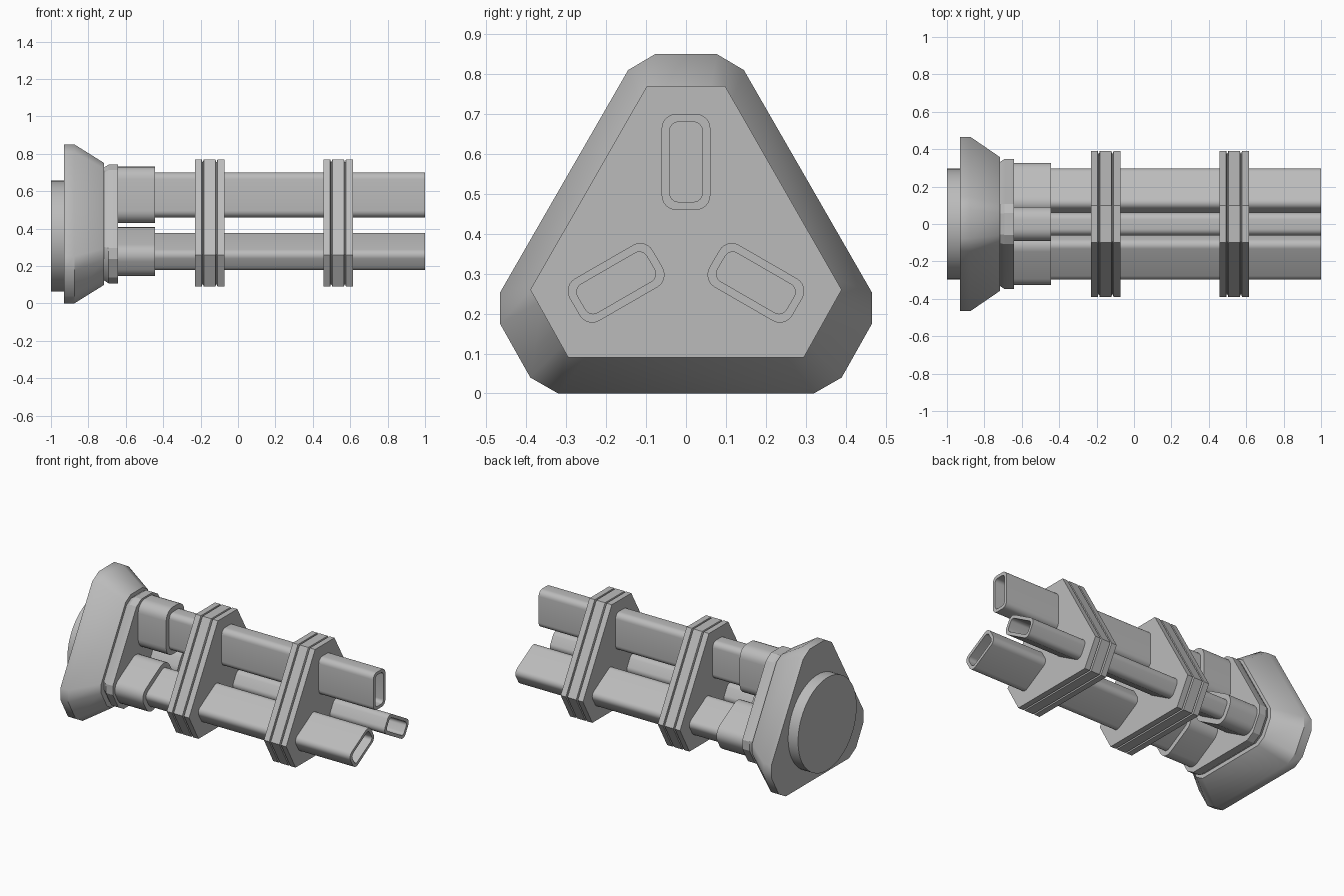
import bpy, bmesh, math

if "Cube" in bpy.data.objects:
    bpy.data.objects.remove(bpy.data.objects["Cube"], do_unlink=True)

grey = bpy.data.materials.new("plain grey")
grey.use_nodes = True
grey.diffuse_color = (0.5, 0.5, 0.5, 1)
grey.node_tree.nodes["Principled BSDF"].inputs["Base Color"].default_value = (0.5, 0.5, 0.5, 1)

AXIS_Z = 0.378      # centre of the three-fold layout
TUBE_OFFSET = 0.202  # distance of each tube from that centre


def loft(name, loops, closed=False, angle=33):
    """Bridge matching (x, y, z) loops; cap the ends, or join last to first."""
    bm = bmesh.new()
    rings = [[bm.verts.new(p) for p in loop] for loop in loops]
    pairs = list(zip(rings, rings[1:]))
    if closed:
        pairs.append((rings[-1], rings[0]))
    else:
        bm.faces.new(rings[0])
        bm.faces.new(rings[-1])
    n = len(rings[0])
    for a, b in pairs:
        for i in range(n):
            j = (i + 1) % n
            bm.faces.new((a[i], a[j], b[j], b[i]))
    bmesh.ops.recalc_face_normals(bm, faces=bm.faces)
    mesh = bpy.data.meshes.new(name)
    bm.to_mesh(mesh)
    bm.free()
    mesh.materials.append(grey)
    ob = bpy.data.objects.new(name, mesh)
    bpy.context.collection.objects.link(ob)
    bpy.ops.object.select_all(action='DESELECT')
    ob.select_set(True)
    bpy.context.view_layer.objects.active = ob
    bpy.ops.object.shade_smooth_by_angle(angle=math.radians(angle))
    return ob


def mirrored(half):
    """Complete an outline given by its +y half, listed top to bottom."""
    return half + [(-y, z) for y, z in reversed(half)]


def section(outline, x, scale=1, mid=0.0):
    return [(x, y * scale, mid + (z - mid) * scale) for y, z in outline]


def rounded_slot(x, half_w, half_h, radius, turn):
    """Rounded rectangle set out from the axis and turned about it."""
    pts = []
    for k, (sy, sz) in enumerate([(1, 1), (-1, 1), (-1, -1), (1, -1)]):
        for s in range(7):
            a = math.pi / 2 * (k + s / 6)
            y = sy * (half_w - radius) + radius * math.cos(a)
            z = sz * (half_h - radius) + radius * math.sin(a) + TUBE_OFFSET
            pts.append((x, y * math.cos(turn) - z * math.sin(turn),
                        AXIS_Z + y * math.sin(turn) + z * math.cos(turn)))
    return pts


# Flange: truncated triangle with chamfered corners, tapering forward
flange = mirrored([(0.0775, 0.85), (0.145, 0.81), (0.466, 0.2525),
                   (0.466, 0.175), (0.39, 0.04), (0.32, 0)])
loft("flange", [section(flange, x, s, 0.424) for x, s in
                [(-0.93, 1), (-0.875, 1), (-0.717, 0.768)]])
loft("flange_collar", [section(flange, x, s, 0.424) for x, s in
                       [(-0.725, 0.70), (-0.717, 0.71), (-0.692, 0.746), (-0.642, 0.746)]],
     angle=25)

# Round back disc
disc = [(0.296 * math.cos(a), 0.36 + 0.296 * math.sin(a))
        for a in (math.tau * i / 64 for i in range(64))]
loft("back_disc", [section(disc, -1), section(disc, -0.92)])

# Hollow tubes with their sleeves
for label, turn in [("top", 0), ("right", math.tau / 3), ("left", -math.tau / 3)]:
    loft(label + "_tube", [rounded_slot(x, 0.061 - t, 0.12 - t, 0.036 - t * 0.7, turn)
                           for x, t in [(-0.66, 0), (1, 0), (1, 0.02), (-0.66, 0.02)]],
         closed=True)
    loft(label + "_sleeve", [rounded_slot(x, 0.061 + t, 0.12 + t, 0.036 + t, turn)
                             for x, t in [(-0.66, 0.031), (-0.444, 0.031),
                                          (-0.444, -0.018), (-0.66, -0.018)]],
         closed=True)

# Grooved clamp plates
plate = mirrored([(0.098, 0.77), (0.39, 0.26), (0.295, 0.09)])
half_profile = [(0.079, 1), (0.042, 1), (0.039, 0.965), (0.035, 0.965), (0.031, 1)]
profile = [(-x, s) for x, s in half_profile] + list(reversed(half_profile))
for name, centre in [("rear_clamp", -0.152), ("front_clamp", 0.535)]:
    loft(name, [section(plate, centre + x, s, 0.4) for x, s in profile], angle=20)
